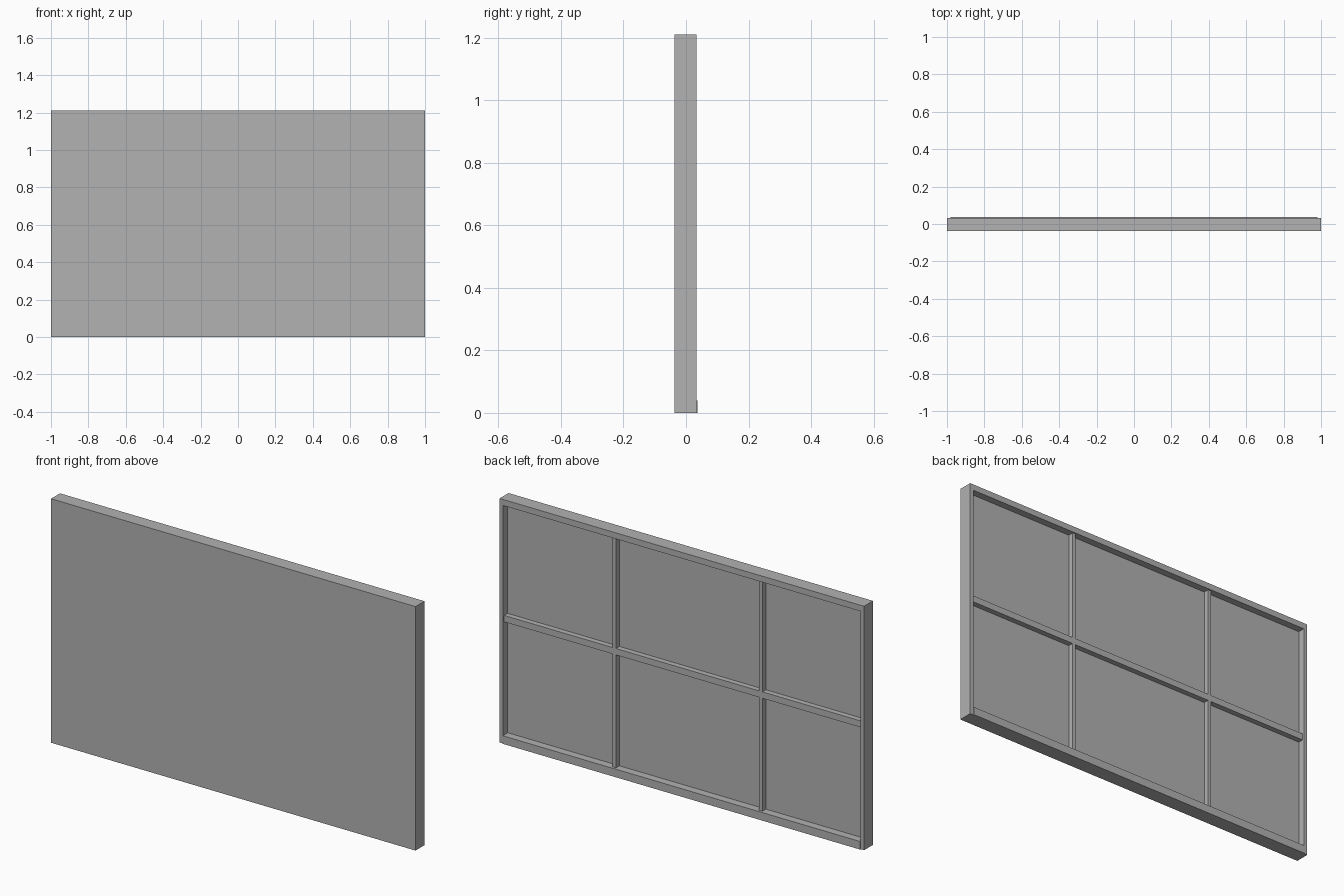
import bpy

cube = bpy.data.objects.get("Cube")
if cube:
    bpy.data.objects.remove(cube, do_unlink=True)

GREY = (0.445, 0.445, 0.445, 1.0)
grey = bpy.data.materials.new("plain grey")
grey.use_nodes = True
grey.diffuse_color = GREY
grey.node_tree.nodes["Principled BSDF"].inputs["Base Color"].default_value = GREY

# Overall sizes
HALF = 1.0        # half width
TOP = 1.21        # height
FRONT = -0.037    # front of the board
BOARD = -0.002    # back of the board
BACK = 0.033      # back of the outer frame
EDGE = 0.02       # thickness of the frame sides
BAR_BACK = 0.025  # back of the inner bars


def box(name, x, y, z):
    """Box spanning the (low, high) pairs on each axis."""
    spans = (x, y, z)
    bpy.ops.mesh.primitive_cube_add(size=1, location=[(a + b) / 2 for a, b in spans])
    obj = bpy.context.object
    obj.name = name
    obj.scale = [b - a for a, b in spans]
    bpy.ops.object.transform_apply(location=False, rotation=False, scale=True)
    obj.data.materials.append(grey)
    return obj


# Front board
box("front_board", (-HALF, HALF), (FRONT, BOARD), (0, TOP))

# Outer frame
inner = HALF - EDGE
box("left_stile", (inner, HALF), (BOARD, BACK), (0, TOP))
box("right_stile", (-HALF, -inner), (BOARD, BACK), (0, TOP))
box("top_rail", (-inner, inner), (BOARD, BACK), (TOP - 0.03, TOP))
box("bottom_rail", (-inner, inner), (BOARD, 0.037), (0, 0.04))

# Middle rail
low, high = 0.60, 0.632
box("middle_rail", (-inner, inner), (BOARD, BAR_BACK), (low, high))

# Upright bars, above and below the middle rail
for side, x in (("left", 0.376), ("right", -0.428)):
    for level, span in (("lower", (0.04, low)), ("upper", (high, TOP - 0.03))):
        box(f"{level}_{side}_bar", (x - 0.009, x + 0.009), (BOARD, BAR_BACK), span)
